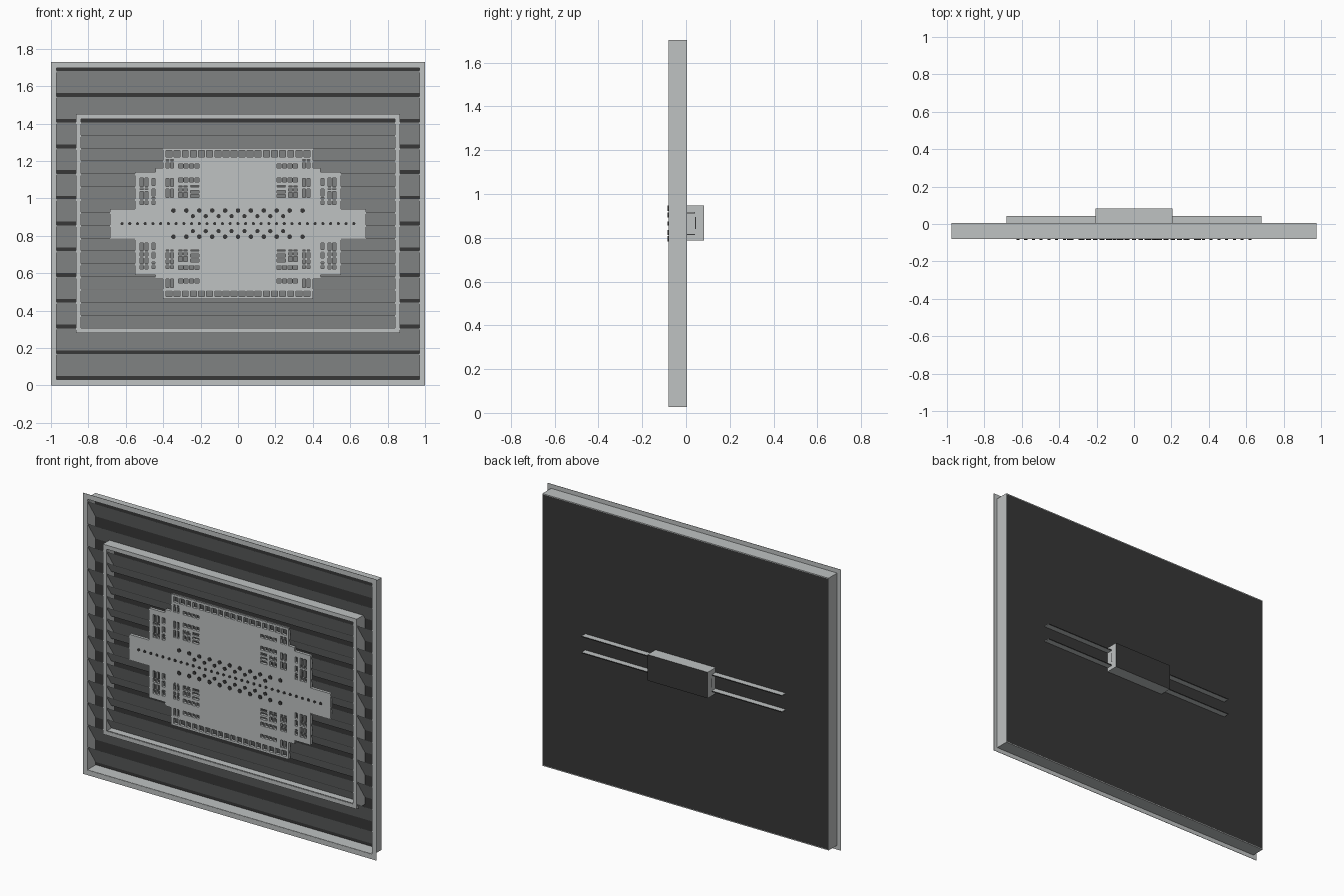
import bpy, bmesh, math
from mathutils import Matrix, Vector

if "Cube" in bpy.data.objects:
    bpy.data.objects.remove(bpy.data.objects["Cube"])

MID = 0.865          # mirror height of the panel
FRONT, BACK = -0.08, 0.005


def material(name, rgb):
    m = bpy.data.materials.new(name)
    m.diffuse_color = (*rgb, 1)
    m.use_nodes = True
    m.node_tree.nodes["Principled BSDF"].inputs["Base Color"].default_value = m.diffuse_color
    return m


light = material("light grey metal", (0.52, 0.54, 0.54))
dark = material("dark grey", (0.038, 0.038, 0.038))


def add_box(bm, x0, x1, y0, y1, z0, z1):
    c = Vector(((x0 + x1) / 2, (y0 + y1) / 2, (z0 + z1) / 2))
    s = (x1 - x0, y1 - y0, z1 - z0)
    bmesh.ops.create_cube(bm, size=1, matrix=Matrix.Translation(c) @ Matrix.Diagonal((*s, 1)))


def finish(bm, name, *mats):
    bmesh.ops.recalc_face_normals(bm, faces=bm.faces)
    me = bpy.data.meshes.new(name)
    bm.to_mesh(me)
    bm.free()
    for m in mats:
        me.materials.append(m)
    ob = bpy.data.objects.new(name, me)
    bpy.context.collection.objects.link(ob)
    return ob


def boxes(name, mat, items):
    bm = bmesh.new()
    for b in items:
        add_box(bm, *b)
    return finish(bm, name, mat)


def extrude_profile(name, mat, loop, y0, y1):
    bm = bmesh.new()
    f = bm.faces.new([bm.verts.new((x, y0, z)) for x, z in loop])
    ext = bmesh.ops.extrude_face_region(bm, geom=[f])
    moved = [v for v in ext["geom"] if isinstance(v, bmesh.types.BMVert)]
    bmesh.ops.translate(bm, verts=moved, vec=(0, y1 - y0, 0))
    return finish(bm, name, mat)


def frame(name, hx, z0, z1, t, y0, y1):
    return boxes(name, light, [
        (-hx, hx, y0, y1, z0, z0 + t), (-hx, hx, y0, y1, z1 - t, z1),
        (-hx, -hx + t, y0, y1, z0 + t, z1 - t), (hx - t, hx, y0, y1, z0 + t, z1 - t)])


# Housing: front flange, shallow walls, back panel
frame("front_flange", 1.0, 0.0, 1.73, 0.03, FRONT - 0.001, FRONT + 0.001)
frame("housing_walls", 0.975, 0.027, 1.703, 0.005, FRONT, BACK)
boxes("back_panel", dark, [(-0.97, 0.97, 0.001, BACK, 0.032, 1.698)])
frame("inner_frame", 0.865, 0.28, 1.45, 0.025, FRONT, 0.0)


# Sloped slats: front edge high, back edge low
def slats(name, hx, tops, depth, height):
    bm = bmesh.new()
    t = 0.003
    for top in tops:
        prof = [(-0.077, top), (-0.077 + depth, top - height),
                (-0.077 + depth, top - height + t), (-0.077, top + t)]
        a = [bm.verts.new((-hx, y, z)) for y, z in prof]
        b = [bm.verts.new((hx, y, z)) for y, z in prof]
        bm.faces.new(a)
        bm.faces.new(b[::-1])
        for i in range(4):
            j = (i + 1) % 4
            bm.faces.new((a[i], b[i], b[j], a[j]))
    return finish(bm, name, light)


tops = [0.03 + 0.1375 * k for k in range(1, 13)]
slats("main_slats", 0.97, tops, 0.076, 0.117)
slats("inner_slats", 0.84, [t - 0.0688 for t in tops if 0.4 < t < 1.45], 0.043, 0.066)

# Stepped centre plate, mirrored in both directions
quarter = [(0.685, 0.0775), (0.55, 0.0775), (0.55, 0.275), (0.44, 0.275),
           (0.44, 0.297), (0.40, 0.297), (0.40, 0.403)]
half = quarter + [(-x, z) for x, z in reversed(quarter)]
outline = [(x, MID + z) for x, z in half] + [(-x, MID - z) for x, z in half]
plate = extrude_profile("centre_plate", light, outline, FRONT, -0.062)

# Window openings of one quarter: x0, x1, z0, z1 relative to MID
wins = [(0.005 + 0.0435 * i, 0.037 + 0.0435 * i, 0.357, 0.39) for i in range(9)]
wins += [(0.208 + 0.029 * i, 0.231 + 0.029 * i, 0.297, 0.318) for i in range(4)]
wins += [(0.208 + 0.029 * i, 0.231 + 0.029 * i, 0.222, 0.245) for i in range(4)]
wins += [(0.208, 0.255, z, z + 0.015) for z in (0.14, 0.163, 0.19)]
wins += [(x, x + 0.021, z, z + 0.027) for x in (0.27, 0.297) for z in (0.14, 0.175)]
wins += [(x, x + 0.016, z, z + 0.045) for x in (0.345, 0.369) for z in (0.14, 0.195, 0.297)]
wins += [(0.443, 0.461, z, z + 0.036) for z in (0.103, 0.149, 0.205)]
wins += [(x, x + 0.018, z, z + h) for x in (0.48, 0.506) for z, h in ((0.103, 0.07), (0.183, 0.06))]

bm = bmesh.new()
for x0, x1, z0, z1 in wins:
    for xs in (sorted((x0, x1)), sorted((-x0, -x1))):
        for zs in (sorted((MID + z0, MID + z1)), sorted((MID - z0, MID - z1))):
            add_box(bm, *xs, -0.1, -0.04, *zs)
cutter = finish(bm, "window_cutter", light)
cutter.hide_render = True
cutter.hide_viewport = True
mod = plate.modifiers.new("windows", "BOOLEAN")
mod.operation = "DIFFERENCE"
mod.object = cutter
mod.solver = "EXACT"

# Round dark studs on the centre plate
spots = [(-0.62 + 0.0413 * i, 0.0, 0.0085) for i in range(31)]
for s in (-1, 1):
    spots += [(0.069 * i, s * 0.07, 0.0125) for i in range(-5, 6)]
    spots += [(0.0345 + 0.069 * i, s * 0.04, 0.0115) for i in range(-4, 4)]
bm = bmesh.new()
for x, z, r in spots:
    m = Matrix.Translation((x, -0.0815, MID + z)) @ Matrix.Rotation(math.pi / 2, 4, "X")
    bmesh.ops.create_cone(bm, cap_ends=True, segments=10, radius1=r, radius2=r, depth=0.006, matrix=m)
finish(bm, "studs", dark)

# Rear box with a dark back face, its end slots, and the two long rails
bm = bmesh.new()
add_box(bm, -0.205, 0.205, BACK, 0.082, 0.787, 0.947)
rear = finish(bm, "rear_box", light, dark)
for p in rear.data.polygons:
    p.material_index = 1 if p.normal.y > 0.5 else 0
boxes("end_slots", dark, [(s * 0.205 - 0.001, s * 0.205 + 0.001, 0.04, 0.046, 0.84, 0.895) for s in (-1, 1)])
rails = boxes("rear_rails", light, [(-0.683, 0.683, BACK, 0.042, z - 0.003, z + 0.003) for z in (0.815, 0.915)])
rails.data.materials.append(dark)
for p in rails.data.polygons:
    p.material_index = 1 if p.normal.y > 0.5 else 0
